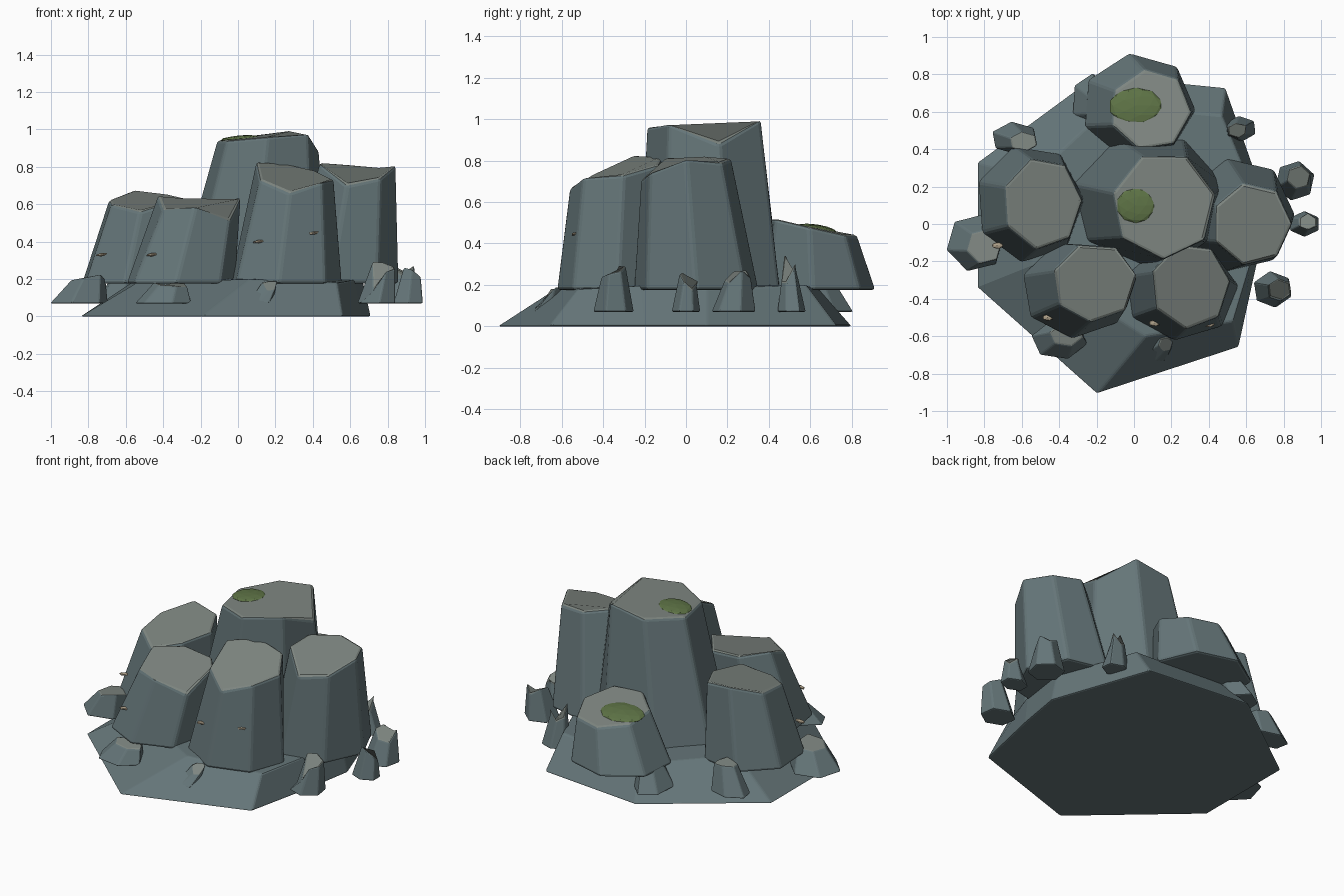
import bpy, bmesh, math, random
from mathutils import Vector, Matrix

if "Cube" in bpy.data.objects:
    bpy.data.objects.remove(bpy.data.objects["Cube"])

random.seed(4)


def mat(name, r, g, b):
    m = bpy.data.materials.new(name)
    m.diffuse_color = (r, g, b, 1)
    m.use_nodes = True
    m.node_tree.nodes["Principled BSDF"].inputs["Base Color"].default_value = m.diffuse_color
    return m


ROCK = mat("rock", 0.13, 0.18, 0.19)
CAP = mat("rock_cap", 0.21, 0.24, 0.22)
MOSS = mat("moss", 0.11, 0.17, 0.06)
STRAW = mat("straw", 0.42, 0.35, 0.25)


def finish(name, bm, mats, bevel=0.0):
    bmesh.ops.recalc_face_normals(bm, faces=bm.faces)
    me = bpy.data.meshes.new(name)
    bm.to_mesh(me)
    bm.free()
    ob = bpy.data.objects.new(name, me)
    bpy.context.collection.objects.link(ob)
    for m in mats:
        me.materials.append(m)
    if bevel:
        b = ob.modifiers.new("worn_edges", 'BEVEL')
        b.width = bevel
        b.segments = 2
        b.limit_method = 'ANGLE'
        b.angle_limit = math.radians(25)
    return ob


def loft(name, low, high, bevel, cap=1):
    """Close two matching rings into a solid, with its own cap material."""
    bm = bmesh.new()
    a = [bm.verts.new(p) for p in low]
    b = [bm.verts.new(p) for p in high]
    n = len(a)
    bm.faces.new(a[::-1])
    bm.faces.new(b).material_index = cap
    for i in range(n):
        j = (i + 1) % n
        bm.faces.new((a[i], a[j], b[j], b[i]))
    return finish(name, bm, [ROCK, CAP], bevel)


def ring(c, r, n, rot, zs):
    return [(c[0] + r[0] * math.cos(math.radians(rot) + math.tau * i / n),
             c[1] + r[1] * math.sin(math.radians(rot) + math.tau * i / n), zs[i])
            for i in range(n)]


def column(name, c0, r0, c1, r1, rot, tops):
    n = len(tops)
    loft(name, ring(c0, r0, n, rot, [0.175] * n), ring(c1, r1, n, rot, tops), 0.016)


# sloping ground slab
foot = [(-.84, -.34), (-.2, -.91), (.56, -.66), (.66, -.2), (.71, .1),
        (.49, .73), (-.2, .80), (-.84, .33)]
shelf = [(-.54, -.22), (.06, -.6), (.53, -.52), (.62, -.22), (.67, .1),
         (.47, .58), (-.12, .64), (-.54, .25)]
loft("ground_slab", [(x, y, 0) for x, y in foot],
     [(x, y, .18 + .02 * (i % 2)) for i, (x, y) in enumerate(shelf)], 0.010, 0)

# seven-sided rock columns
column("main_column", (.08, .13), (.42, .36), (.16, .10), (.28, .29), 12,
       [.88, 1.0, .96, .94, .94, .96, .98])
column("front_left_column", (-.31, -.35), (.30, .265), (-.21, -.31), (.23, .215), -43,
       [.51, .64, .61, .63, .65, .57, .59])
column("front_right_column", (.25, -.36), (.31, .265), (.30, -.33), (.215, .235), -45,
       [.72, .73, .78, .82, .83, .73, .66])
column("right_column", (.56, .05), (.30, .31), (.63, 0), (.215, .225), 0,
       [.81, .79, .81, .82, .82, .70, .74])
column("left_column", (-.56, .11), (.295, .32), (-.49, .11), (.215, .25), 107,
       [.68, .62, .60, .56, .62, .63, .65])
column("back_column", (.02, .63), (.31, .29), (.09, .61), (.22, .22), 99,
       [.44, .46, .49, .52, .52, .48, .44])

# loose stones: x, y, half sizes, height, lean x, lean y, spikiness
stones = [(-.85, -.10, .16, .16, .21, .05, -.02, .02),
          (-.40, -.62, .155, .11, .18, .04, .03, .03),
          (.12, -.68, .07, .07, .16, .05, .04, .04),
          (.74, -.35, .11, .10, .22, .04, .00, .10),
          (.91, .00, .09, .07, .21, .02, .01, .06),
          (.86, .23, .11, .11, .22, .02, .02, .07),
          (.57, .51, .09, .07, .30, -.02, -.01, .10),
          (-.64, .46, .13, .09, .24, .05, -.02, .02),
          (-.23, .65, .11, .16, .20, .04, -.02, .02)]
for i, (x, y, rx, ry, h, lx, ly, spike) in enumerate(stones):
    rot = random.uniform(0, 60)
    tops = [h + random.uniform(-spike, spike) for _ in range(6)]
    loft(f"stone_{i + 1}", ring((x, y), (rx, ry), 6, rot, [.07] * 6),
         ring((x + lx, y + ly), (rx * .6, ry * .6), 6, rot, tops), 0.008)


# flattened blobs for moss and dry stems
def blob(name, loc, size, tilt, m, detail=2):
    bm = bmesh.new()
    bmesh.ops.create_icosphere(bm, subdivisions=detail, radius=1)
    bm.transform(Matrix.Translation(loc) @ Matrix.Rotation(tilt[0], 4, 'X')
                 @ Matrix.Rotation(tilt[1], 4, 'Y')
                 @ Matrix.Diagonal(Vector((*size, 1))))
    finish(name, bm, [m])


blob("moss_top", (.01, .10, .95), (.105, .095, .018), (0, -.08), MOSS)
blob("moss_back", (.01, .63, .470), (.145, .10, .022), (-.15, 0), MOSS)
for i, p in enumerate([(-.73, -.115, .33), (-.46, -.50, .33),
                       (.11, -.53, .40), (.40, -.535, .445)]):
    blob(f"stem_{i + 1}", p, (.034, .018, .009), (0, -.12), STRAW, 1)
